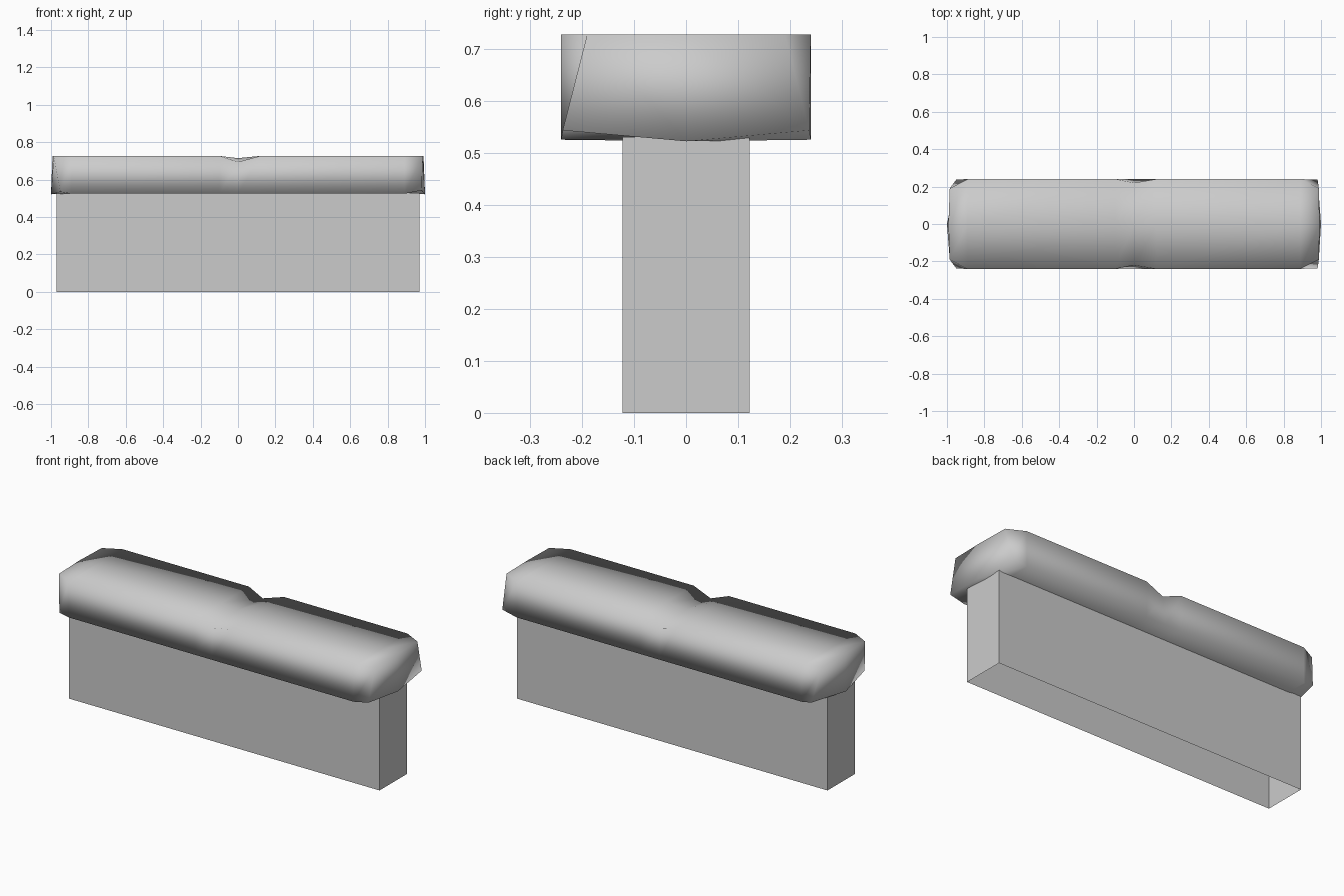
import bpy
import bmesh

start = bpy.data.objects.get("Cube")
if start:
    bpy.data.objects.remove(start, do_unlink=True)

# One pale grey for the whole bench
grey = bpy.data.materials.new("pale_grey")
grey.use_nodes = True
colour = (0.6, 0.6, 0.6, 1)
grey.diffuse_color = colour
grey.node_tree.nodes["Principled BSDF"].inputs["Base Color"].default_value = colour


def add_object(name, bm, smooth):
    """Turn a bmesh into a named object with the shared material."""
    bmesh.ops.recalc_face_normals(bm, faces=bm.faces[:])
    mesh = bpy.data.meshes.new(name)
    bm.to_mesh(mesh)
    bm.free()
    mesh.materials.append(grey)
    for face in mesh.polygons:
        face.use_smooth = smooth
    obj = bpy.data.objects.new(name, mesh)
    bpy.context.collection.objects.link(obj)
    return obj


# Base: plain hollow plinth, open underneath
bm = bmesh.new()
bmesh.ops.create_cube(bm, size=1)
for v in bm.verts:
    v.co.x *= 1.94
    v.co.y *= 0.244
    v.co.z = (v.co.z + 0.5) * 0.53
bm.normal_update()
bottom = [f for f in bm.faces if f.normal.z < -0.5]
bmesh.ops.delete(bm, geom=bottom, context="FACES_ONLY")
add_object("bench_base", bm, False)


def section(bm, top, bottom, mid_top, mid_bottom):
    """Closed six-point cross-section, mirrored about y = 0."""
    x, w, z = top
    bx, bw, bz = bottom
    points = [(x, -w, z), mid_top, (x, w, z),
              (bx, bw, bz), mid_bottom, (bx, -bw, bz)]
    return [bm.verts.new(p) for p in points]


# Cushion: lofted sections with chamfered corners and a pinch at the middle
HIGH, LOW, WIDE = 0.727, 0.525, 0.24
bm = bmesh.new()


def plain(x):
    return section(bm, (x, WIDE, HIGH), (x, WIDE, LOW), (x, 0, HIGH), (x, 0, LOW))


rings = [
    section(bm, (-0.985, 0.19, HIGH), (-0.95, 0.238, 0.535), (-0.992, 0, HIGH), (-1, 0, 0.522)),
    plain(-0.89),
    plain(-0.1),
    section(bm, (0, 0.22, 0.695), (0, WIDE, LOW), (0, 0, 0.715), (0, 0, LOW)),
    plain(0.12),
    plain(0.89),
    section(bm, (0.988, 0.19, HIGH), (0.982, 0.237, 0.543), (0.992, 0, HIGH), (1, 0, 0.522)),
]
for a, b in zip(rings, rings[1:]):
    for i in range(6):
        j = (i + 1) % 6
        bm.faces.new((a[i], a[j], b[j], b[i]))
for ring in (rings[0], rings[-1]):
    bm.faces.new((ring[0], ring[1], ring[4], ring[5]))
    bm.faces.new((ring[1], ring[2], ring[3], ring[4]))
add_object("seat_cushion", bm, True)
